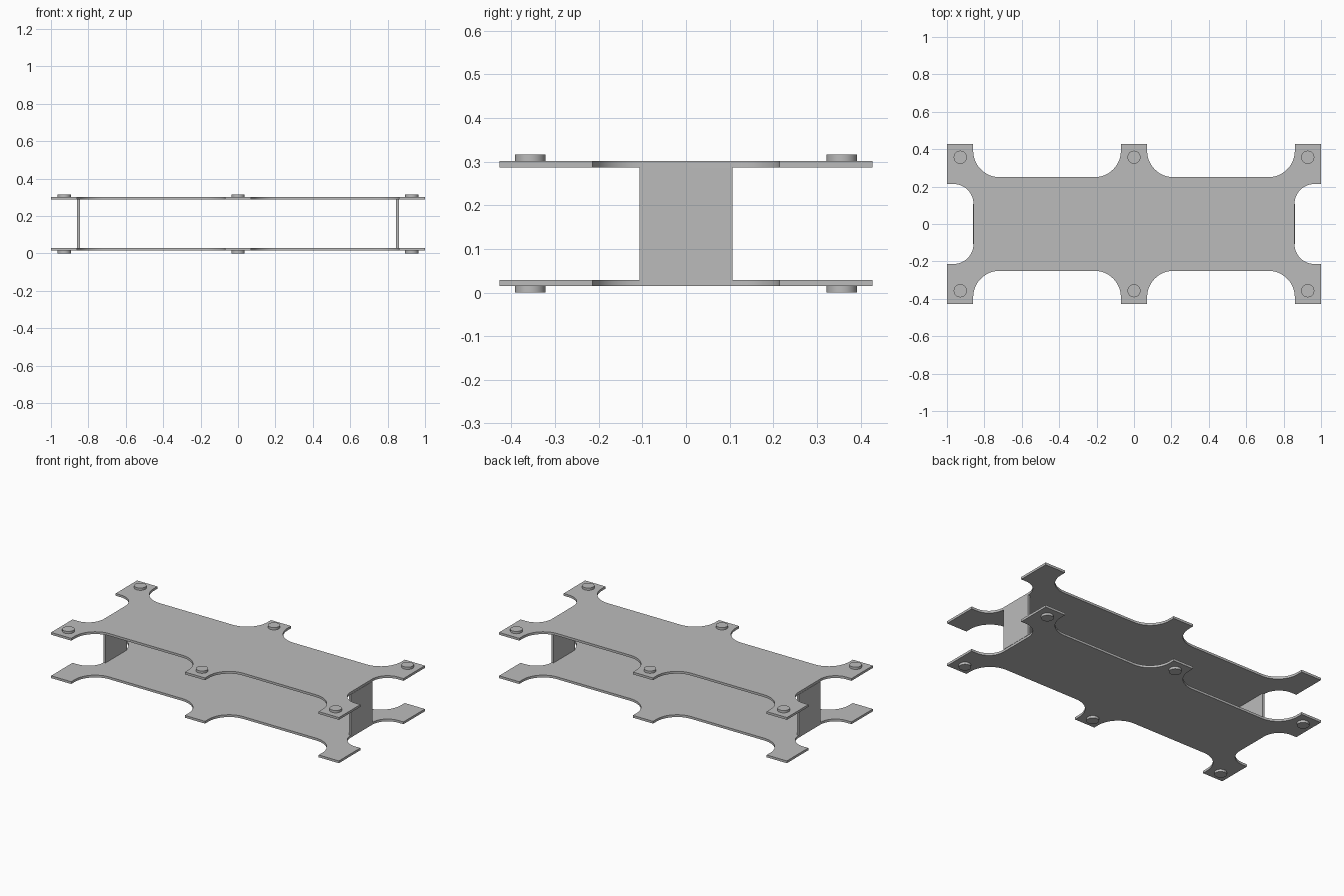
import bpy
import bmesh
import math
from mathutils import Matrix

old = bpy.data.objects.get("Cube")
if old:
    bpy.data.objects.remove(old, do_unlink=True)

grey = bpy.data.materials.new("light_grey")
grey.use_nodes = True
colour = (0.5, 0.5, 0.5, 1)
grey.diffuse_color = colour
grey.node_tree.nodes["Principled BSDF"].inputs["Base Color"].default_value = colour

THICK = 0.0145
BOTTOM_Z, TOP_Z = 0.0145, 0.287
HEIGHT = 0.316


def finish(bm, name):
    bmesh.ops.recalc_face_normals(bm, faces=bm.faces)
    mesh = bpy.data.meshes.new(name)
    bm.to_mesh(mesh)
    bm.free()
    mesh.materials.append(grey)
    obj = bpy.data.objects.new(name, mesh)
    bpy.context.collection.objects.link(obj)
    bpy.ops.object.select_all(action="DESELECT")
    obj.select_set(True)
    bpy.context.view_layer.objects.active = obj
    bpy.ops.object.shade_smooth_by_angle(angle=math.radians(30))
    return obj


def arc(cx, cy, r, start, end, steps=12):
    angles = [math.radians(start + (end - start) * i / steps) for i in range(steps + 1)]
    return [(cx + r * math.cos(a), cy + r * math.sin(a)) for a in angles]


# One quarter of the plate outline, from the end notch to the middle tab
quarter = arc(0.965, 0.107, 0.107, 180, 90)
quarter += [(1, 0.214), (1, 0.427), (0.86, 0.427)]
quarter += arc(0.718, 0.392, 0.142, 0, -90)
quarter += arc(0.212, 0.392, 0.142, 270, 180)
quarter += [(0.07, 0.427)]


def plate(name, z):
    half = quarter + [(-x, y) for x, y in reversed(quarter)]
    outline = half + [(-x, -y) for x, y in half]
    bm = bmesh.new()
    face = bm.faces.new([bm.verts.new((x, y, z)) for x, y in outline])
    up = bmesh.ops.extrude_face_region(bm, geom=[face])["geom"]
    verts = [v for v in up if isinstance(v, bmesh.types.BMVert)]
    bmesh.ops.translate(bm, verts=verts, vec=(0, 0, THICK))
    finish(bm, name)


def end_wall(name, x):
    bm = bmesh.new()
    low, high = BOTTOM_Z + THICK, TOP_Z
    place = Matrix.Translation((x, 0, (low + high) / 2)) @ Matrix.Diagonal((0.0145, 0.214, high - low, 1))
    bmesh.ops.create_cube(bm, size=1, matrix=place)
    finish(bm, name)


def stud(name, x, y, low, high):
    bm = bmesh.new()
    bmesh.ops.create_cone(bm, cap_ends=True, segments=32, radius1=0.035, radius2=0.035,
                          depth=high - low, matrix=Matrix.Translation((x, y, (low + high) / 2)))
    finish(bm, name)


plate("bottom_plate", BOTTOM_Z)
plate("top_plate", TOP_Z)

# Walls joining the plates, and studs on every tab
for side, sx in (("left", 1), ("middle", 0), ("right", -1)):
    if sx:
        end_wall(side + "_end_wall", sx * 0.8525)
    for depth, sy in (("front", -1), ("back", 1)):
        x, y = sx * 0.929, sy * 0.357
        stud(f"{depth}_{side}_top_stud", x, y, TOP_Z + THICK, HEIGHT)
        stud(f"{depth}_{side}_bottom_stud", x, y, 0, BOTTOM_Z)
